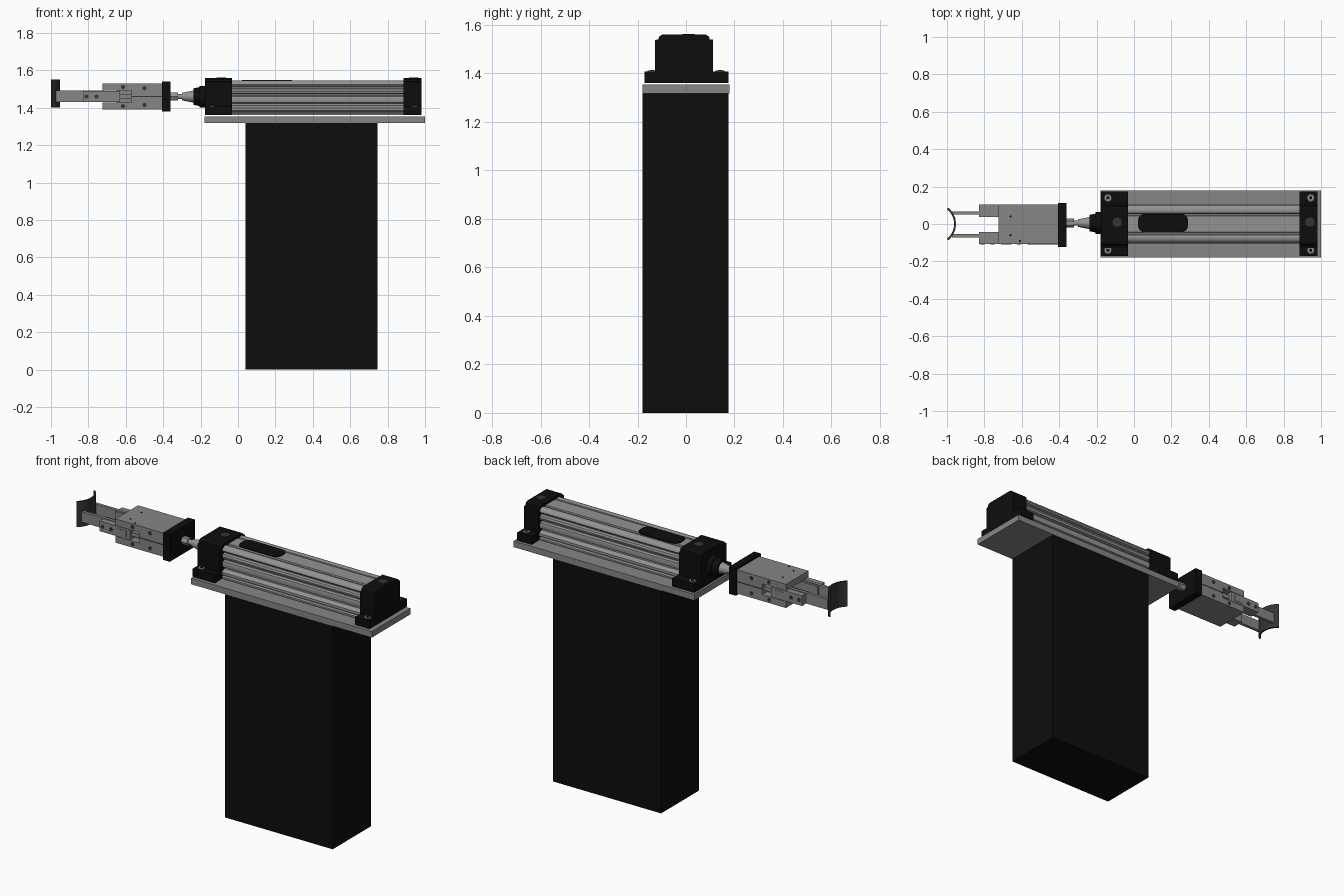
import bpy
import bmesh
import math
from mathutils import Matrix, Vector

cube = bpy.data.objects.get("Cube")
if cube:
    bpy.data.objects.remove(cube, do_unlink=True)


def material(name, value):
    mat = bpy.data.materials.new(name)
    mat.use_nodes = True
    colour = (value, value, value, 1)
    mat.diffuse_color = colour
    mat.node_tree.nodes["Principled BSDF"].inputs["Base Color"].default_value = colour
    return mat


BLACK = material("black", 0.004)
GREY = material("mid grey", 0.24)
SILVER = material("silver grey", 0.29)
DARK = material("dark grey", 0.035)
AXES = {"x": Vector((1, 0, 0)), "y": Vector((0, 1, 0)), "z": Vector((0, 0, 1))}
AXIS_Z = 1.46  # height of the rod and gripper axis


def finish(bm, name, mat, smooth=False):
    bmesh.ops.recalc_face_normals(bm, faces=bm.faces)
    mesh = bpy.data.meshes.new(name)
    bm.to_mesh(mesh)
    bm.free()
    mesh.materials.append(mat)
    obj = bpy.data.objects.new(name, mesh)
    bpy.context.collection.objects.link(obj)
    if smooth:
        bpy.ops.object.select_all(action="DESELECT")
        obj.select_set(True)
        bpy.context.view_layer.objects.active = obj
        bpy.ops.object.shade_smooth_by_angle(angle=math.radians(35))
    return obj


def box(name, mat, xs, ys, zs):
    bm = bmesh.new()
    bmesh.ops.create_cube(bm, size=1)
    for v in bm.verts:
        v.co = [r[0] if c < 0 else r[1] for c, r in zip(v.co, (xs, ys, zs))]
    return finish(bm, name, mat)


def rod(name, mat, start, axis, length, r1, r2=None, sides=24):
    bm = bmesh.new()
    direction = AXES[axis]
    turn = Vector((0, 0, 1)).rotation_difference(direction).to_matrix().to_4x4()
    place = Matrix.Translation(Vector(start) + direction * length / 2) @ turn
    bmesh.ops.create_cone(bm, cap_ends=True, segments=sides, radius1=r1,
                          radius2=r1 if r2 is None else r2, depth=length, matrix=place)
    return finish(bm, name, mat, sides > 8)


def extrude(name, mat, points, vector, smooth=False):
    bm = bmesh.new()
    face = bm.faces.new([bm.verts.new(p) for p in points])
    new = bmesh.ops.extrude_face_region(bm, geom=[face])["geom"]
    bmesh.ops.translate(bm, vec=vector, verts=[g for g in new if isinstance(g, bmesh.types.BMVert)])
    return finish(bm, name, mat, smooth)


def mirrored(half, centre, x):
    loop = half + [(-y, z) for y, z in reversed(half)]
    return [(x, centre + y, z) for y, z in loop]


# Column and mounting plate
box("column", BLACK, (0.04, 0.745), (-0.18, 0.175), (0, 1.318))
box("mounting_plate", GREY, (-0.18, 1.0), (-0.18, 0.18), (1.318, 1.354))

# Grooved actuator tube with rounded corner ribs
tube = [(0.044, 1.545), (0.046, 1.532), (0.054, 1.532), (0.058, 1.543), (0.07, 1.547),
        (0.085, 1.545), (0.097, 1.535), (0.1, 1.525), (0.095, 1.517), (0.084, 1.513),
        (0.084, 1.507), (0.096, 1.502), (0.1, 1.49), (0.096, 1.478), (0.08, 1.474),
        (0.08, 1.465), (0.096, 1.461), (0.1, 1.445), (0.096, 1.428), (0.08, 1.424),
        (0.08, 1.412), (0.096, 1.408), (0.104, 1.4), (0.104, 1.385), (0.09, 1.381),
        (0.09, 1.375), (0.104, 1.372), (0.104, 1.362)]
extrude("actuator_tube", SILVER, mirrored(tube, 0, -0.04), (0.93, 0, 0), True)

# Pill-shaped panel on top of the tube
pill = []
for i in range(24):
    a = math.tau * (i + 0.5) / 24
    cx, cy = math.copysign(0.095, math.cos(a)), math.copysign(0.01, math.sin(a))
    pill.append((0.155 + cx + 0.04 * math.cos(a), 0.005 + cy + 0.04 * math.sin(a), 1.544))
extrude("top_panel", BLACK, pill, (0, 0, 0.006))

# End caps with feet, screws and ports
cap = [(0.09, 1.56), (0.103, 1.552), (0.106, 1.54), (0.12, 1.538), (0.12, 1.362)]
for name, x0, x1, screw_x, port_x in (("front", -0.176, -0.032, -0.14, -0.09),
                                      ("rear", 0.886, 0.98, 0.945, 0.94)):
    extrude(name + "_cap", BLACK, mirrored(cap, -0.008, x0), (x1 - x0, 0, 0))
    box(name + "_foot", BLACK, (x0, x1), (-0.172, 0.175), (1.361, 1.408))
    rod(name + "_port", DARK, (port_x, 0.01, 1.559), "z", 0.003, 0.025)
    for side in (-1, 1):
        spot = (screw_x, side * 0.14, 1.406)
        rod(name + "_screw", GREY, spot, "z", 0.006, 0.019)
        rod(name + "_screw_socket", BLACK, spot, "z", 0.008, 0.009, sides=6)

# Nose and piston rod
rod("nose_collar", BLACK, (-0.205, 0.005, AXIS_Z), "x", 0.04, 0.058)
rod("nose", BLACK, (-0.238, 0.005, AXIS_Z), "x", 0.04, 0.044, 0.052)
rod("rod_taper", SILVER, (-0.3, 0.005, AXIS_Z), "x", 0.065, 0.02, 0.033)
rod("rod_neck", SILVER, (-0.34, 0.005, AXIS_Z), "x", 0.045, 0.014)
rod("rod_nut", SILVER, (-0.362, 0.005, AXIS_Z), "x", 0.04, 0.024, sides=6)

# Gripper flange and body: a rear block with top and bottom plates
box("gripper_flange", BLACK, (-0.405, -0.36), (-0.122, 0.112), (1.38, 1.54))
box("gripper_block", GREY, (-0.57, -0.404), (-0.107, 0.103), (1.39, 1.53))
box("gripper_top_plate", GREY, (-0.725, -0.57), (-0.107, 0.103), (1.492, 1.53))
box("gripper_bottom_plate", GREY, (-0.725, -0.57), (-0.107, 0.103), (1.39, 1.428))
box("gripper_core", GREY, (-0.65, -0.57), (-0.06, 0.056), (1.428, 1.492))
for x, y in ((-0.66, 0.04), (-0.66, -0.06), (-0.61, -0.09)):
    rod("top_hole", BLACK, (x, y, 1.528), "z", 0.003, 0.006, sides=12)

# Sliding jaws, fingers and side holes
for side in (-1, 1):
    def span(a, b):
        return sorted((-0.002 + side * a, -0.002 + side * b))
    box("jaw", GREY, (-0.83, -0.63), span(0.04, 0.105), (1.43, 1.49))
    box("jaw_shoulder", GREY, (-0.71, -0.655), span(0.07, 0.1075), (1.442, 1.478))
    box("jaw_guide", GREY, (-0.635, -0.57), span(0.05, 0.09), (1.448, 1.472))
    box("finger", GREY, (-0.972, -0.72), span(0.052, 0.07), (1.432, 1.494))
    box("side_groove", DARK, (-0.57, -0.405), span(0.1, 0.1065), (1.458, 1.463))
    for x, z in ((-0.81, 1.46), (-0.757, 1.46), (-0.5, 1.505), (-0.5, 1.415),
                 (-0.615, 1.511), (-0.615, 1.409)):
        rod("side_hole", DARK, (x, span(0.1035, 0.1075)[0], z), "y", 0.004, 0.011, sides=16)

# Curved grip pad
arc = [math.radians(-51 + 102 * i / 20) for i in range(21)]
pad = [(-1.064 + r * math.cos(a), r * math.sin(a), 1.402)
       for r, angles in ((0.112, arc), (0.102, arc[::-1])) for a in angles]
extrude("grip_pad", DARK, pad, (0, 0, 0.15), True)
